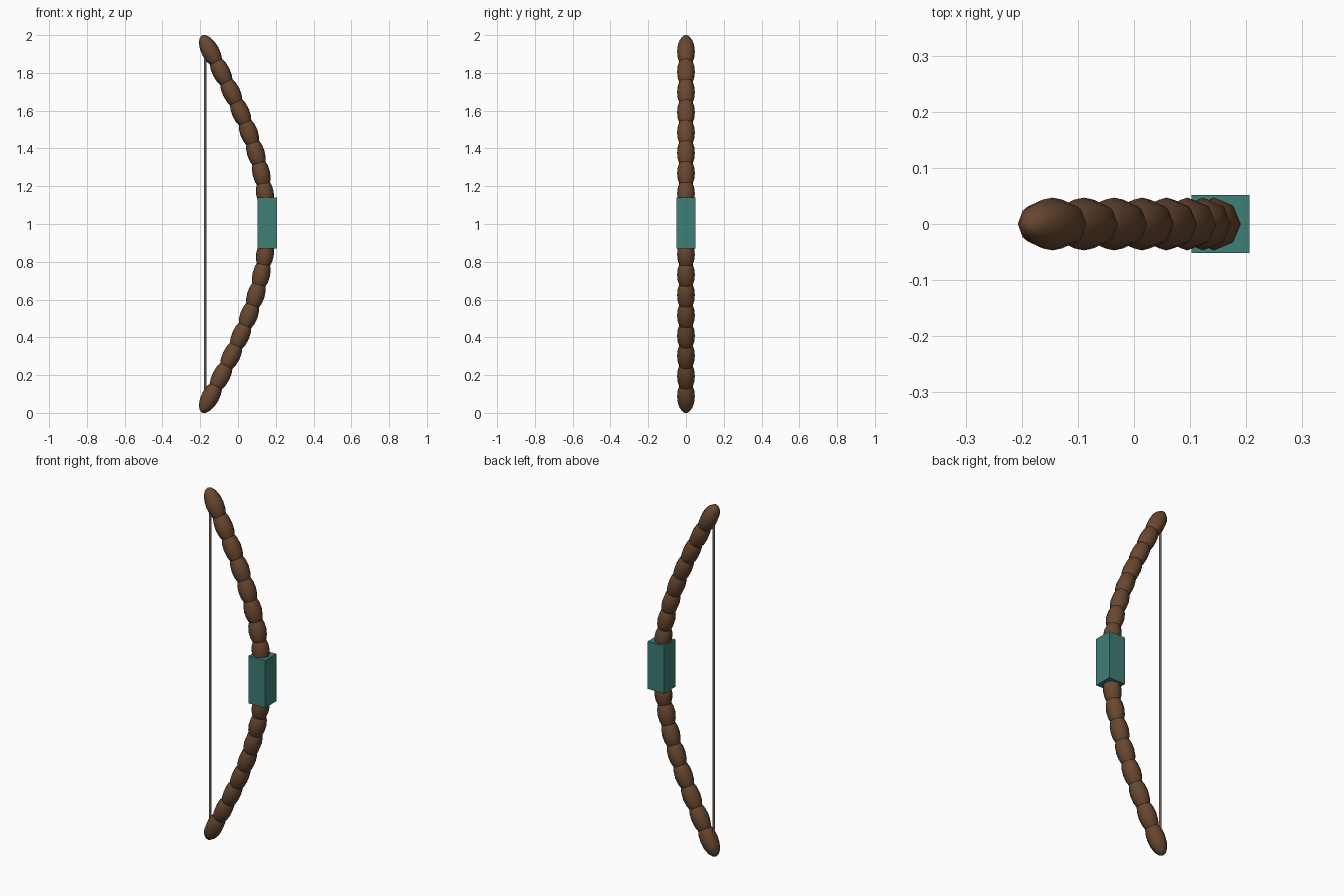
import bpy, math
from mathutils import Vector

if "Cube" in bpy.data.objects:
    bpy.data.objects.remove(bpy.data.objects["Cube"])

def material(name, rgb):
    m = bpy.data.materials.new(name)
    m.diffuse_color = (*rgb, 1)
    m.use_nodes = True
    m.node_tree.nodes["Principled BSDF"].inputs["Base Color"].default_value = m.diffuse_color
    return m

wood = material("wood", (0.14, 0.065, 0.03))
wrap = material("grip_wrap", (0.05, 0.21, 0.18))
cord = material("cord", (0.42, 0.34, 0.28))

SEGMENTS, STEP, RADIUS = 18, 0.1074, 0.047
STRING_X, DEPTH = -0.174, 0.329
Z0 = 1 - STEP * SEGMENTS / 2

def limb_point(i):
    return Vector((STRING_X + DEPTH * math.sin(math.pi * i / SEGMENTS), 0, Z0 + i * STEP))

# Bow limb: overlapping stretched beads along a half sine curve
for i in range(SEGMENTS):
    a, b = limb_point(i), limb_point(i + 1)
    d = b - a
    bpy.ops.mesh.primitive_uv_sphere_add(segments=8, ring_count=8, radius=1, location=(a + b) / 2,
                                         rotation=(0, math.atan2(d.x, d.z), 0))
    bead = bpy.context.object
    bead.name = f"limb_segment_{i + 1}"
    bead.scale = (RADIUS, RADIUS, d.length * 0.8)
    bead.data.materials.append(wood)
    bpy.ops.object.shade_smooth()

# Grip block
bpy.ops.mesh.primitive_cube_add(size=1, location=(0.154, 0, 1.004))
grip = bpy.context.object
grip.name = "grip"
grip.scale = (0.103, 0.103, 0.27)
grip.data.materials.append(wrap)

# Bowstring between the limb tips
bpy.ops.mesh.primitive_cylinder_add(vertices=8, radius=0.006, depth=STEP * SEGMENTS,
                                    location=(STRING_X, 0, 1))
string = bpy.context.object
string.name = "bowstring"
string.data.materials.append(cord)
bpy.ops.object.shade_smooth_by_angle()
